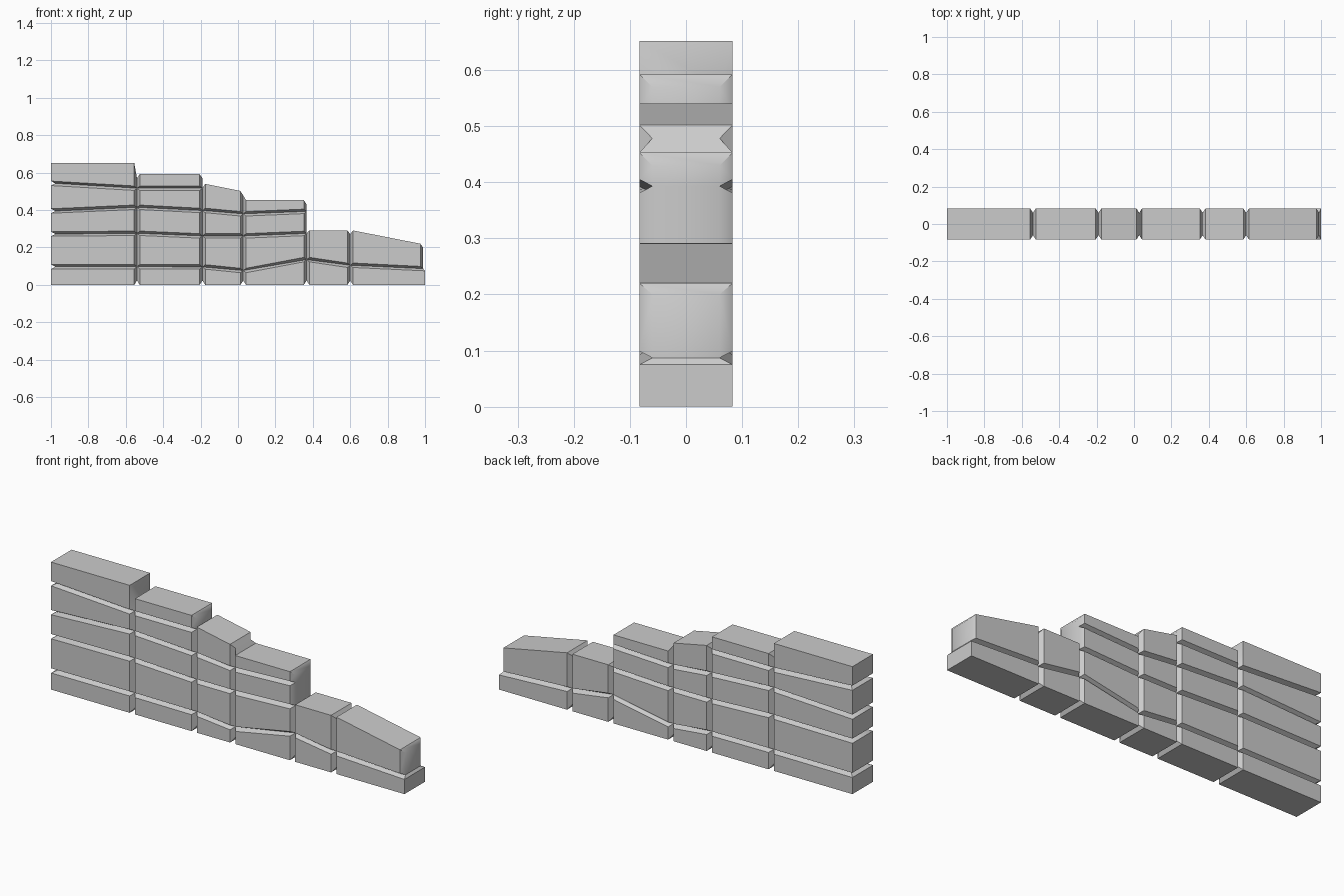
import bpy, bmesh, math

if "Cube" in bpy.data.objects:
    bpy.data.objects.remove(bpy.data.objects["Cube"])

Y_OUT, Y_IN = 0.083, 0.06      # stone face and groove bottom
GX, GZ = 0.015, 0.012          # half widths of vertical and level grooves

# vertical joints, and the course heights along each joint
joint_x = [-0.977, -0.54, -0.19, 0.028, 0.367, 0.6, 0.99]
joint_z = [
    [0.023, 0.097, 0.272, 0.395, 0.543, 0.63],
    [0.023, 0.098, 0.276, 0.415, 0.517, 0.57],
    [0.023, 0.096, 0.262, 0.398, 0.517, 0.57],
    [0.023, 0.077, 0.262, 0.380, 0.478],
    [0.023, 0.135, 0.275, 0.393, 0.43],
    [0.023, 0.105, 0.27],
    [0.023, 0.087, 0.20],
]
courses = [5, 5, 4, 4, 2, 2]
tops = [(0.652, 0.652), (0.592, 0.592), (0.54, 0.502),
        (0.453, 0.453), (0.292, 0.292), (0.291, 0.22)]

bm = bmesh.new()


def face(points):
    bm.faces.new([bm.verts.new(p) for p in points])


def add_stone(c, r):
    last = courses[c] - 1
    # sides in order: bottom, right, top, left
    free = [r == 0, c == 5 and r == 0, r == last, c == 0]
    left = -1.0 if free[3] else joint_x[c] + GX
    right = 1.0 if free[1] else joint_x[c + 1] - GX
    za, zb = joint_z[c], joint_z[c + 1]
    low = (0, 0) if free[0] else (za[r] + GZ, zb[r] + GZ)
    high = tops[c] if free[2] else (za[r + 1] - GZ, zb[r + 1] - GZ)
    outer = [(left, low[0]), (right, low[1]), (right, high[1]), (left, high[0])]
    inner = [(joint_x[c], za[r]), (joint_x[c + 1], zb[r]),
             (joint_x[c + 1], zb[r + 1]), (joint_x[c], za[r + 1])]

    def O(i, s):
        return (outer[i % 4][0], s * Y_OUT, outer[i % 4][1])

    def I(i, s):
        return (inner[i % 4][0], s * Y_IN, inner[i % 4][1])

    # front and back faces
    for s in (-1, 1):
        face([O(i, s) for i in range(4)])
    for i in range(4):
        if free[i]:
            face([O(i, -1), O(i + 1, -1), O(i + 1, 1), O(i, 1)])
            continue
        # groove bevels on front and back
        for s in (-1, 1):
            face([O(i, s), O(i + 1, s), I(i + 1, s), I(i, s)])
        # groove carried round onto the open sides
        for corner, other in ((i, i - 1), (i + 1, i + 1)):
            if free[other % 4]:
                face([O(corner, -1), I(corner, -1), I(corner, 1), O(corner, 1)])
        # exposed end where the neighbouring column is lower
        if i == 1 and (c == 5 or courses[c + 1] <= r):
            face([I(1, -1), I(2, -1), I(2, 1), I(1, 1)])


for c, n in enumerate(courses):
    for r in range(n):
        add_stone(c, r)

# weld the stones into one wall
bmesh.ops.remove_doubles(bm, verts=bm.verts, dist=0.0002)
bmesh.ops.recalc_face_normals(bm, faces=bm.faces)
mesh = bpy.data.meshes.new("stone_wall")
bm.to_mesh(mesh)
bm.free()
wall = bpy.data.objects.new("stone_wall", mesh)
bpy.context.collection.objects.link(wall)
bpy.context.view_layer.objects.active = wall
wall.select_set(True)
bpy.ops.object.shade_smooth_by_angle(angle=math.radians(38))
